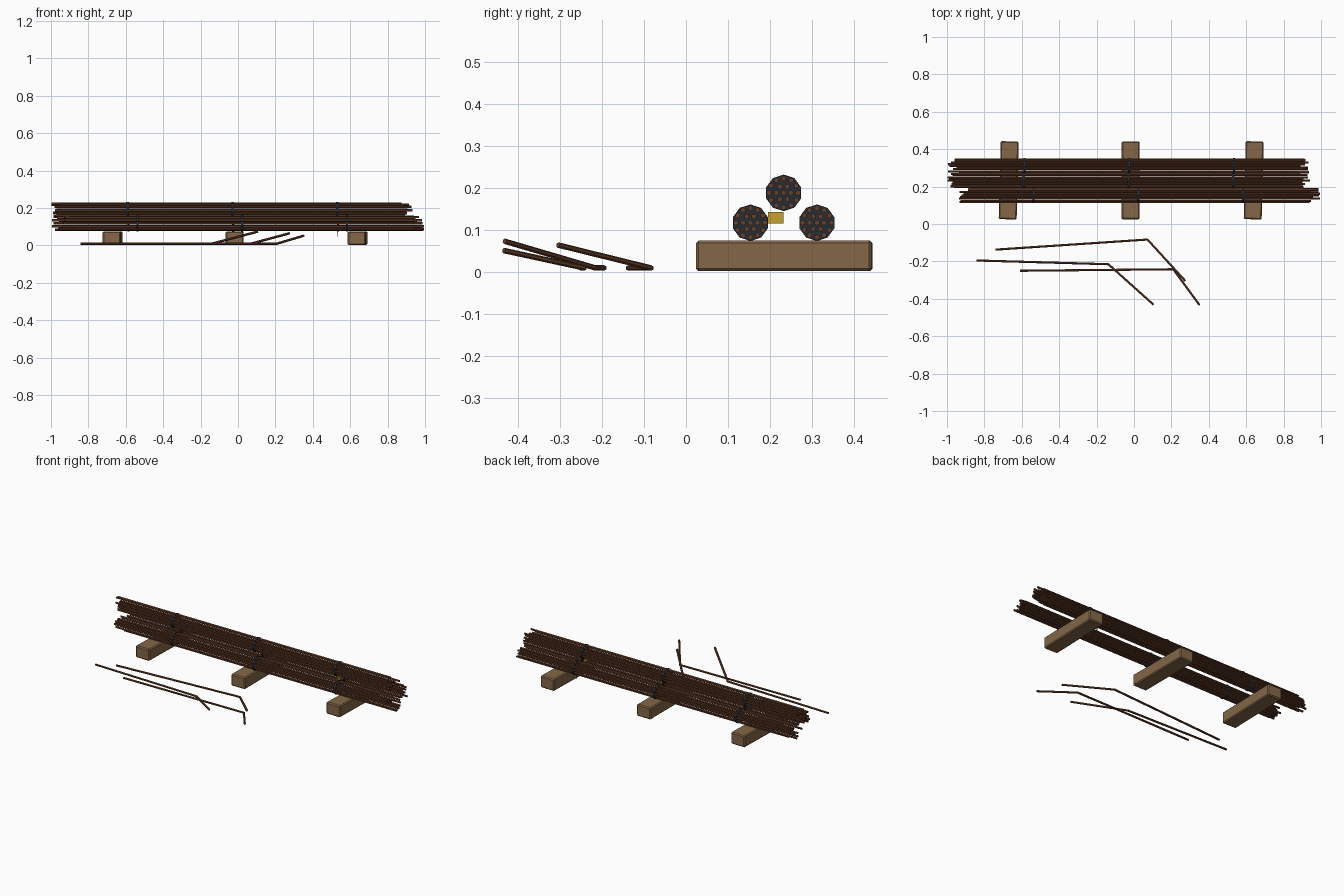
import bpy, bmesh, math, random
from mathutils import Vector, Matrix

if "Cube" in bpy.data.objects:
    bpy.data.objects.remove(bpy.data.objects["Cube"])

random.seed(4)


def material(name, rgb):
    m = bpy.data.materials.new(name)
    m.diffuse_color = (*rgb, 1.0)
    m.use_nodes = True
    m.node_tree.nodes["Principled BSDF"].inputs["Base Color"].default_value = m.diffuse_color
    return m


RUST = material("rusty_steel", (0.135, 0.05, 0.024))
WOOD = material("timber_brown", (0.23, 0.135, 0.065))
WIRE = material("dark_wire", (0.022, 0.025, 0.032))
YELLOW = material("tag_yellow", (0.55, 0.36, 0.03))

ROD_R = 0.0066


def add_rod(bm, a, b, radius, sides=6):
    """Closed prism running from point a to point b."""
    a, b = Vector(a), Vector(b)
    d = b - a
    rot = d.to_track_quat('Z', 'Y').to_matrix().to_4x4()
    bmesh.ops.create_cone(bm, cap_ends=True, segments=sides, radius1=radius,
                          radius2=radius, depth=d.length,
                          matrix=Matrix.Translation((a + b) / 2) @ rot)


def finish(bm, name, mat):
    me = bpy.data.meshes.new(name)
    bm.to_mesh(me)
    bm.free()
    me.materials.append(mat)
    ob = bpy.data.objects.new(name, me)
    bpy.context.collection.objects.link(ob)
    return ob


def box(name, centre, size, mat, angle=0.0, bevel=0.0):
    bm = bmesh.new()
    bmesh.ops.create_cube(bm, size=1.0, matrix=Matrix.Diagonal((*size, 1.0)))
    if bevel:
        bmesh.ops.bevel(bm, geom=bm.edges[:], offset=bevel, segments=1,
                        affect='EDGES')
    ob = finish(bm, name, mat)
    ob.location = centre
    ob.rotation_euler.z = math.radians(angle)
    return ob


# timber sleepers under the bundles
for i, (x, angle) in enumerate([(-0.67, -1.5), (-0.018, 0.0), (0.64, -1.5)]):
    box(f"timber_sleeper_{i + 1}", (x, 0.2335, 0.0385), (0.096, 0.417, 0.073),
        WOOD, angle, 0.006)

# three bundles: one middle rod, then rings of 6 and 12, with ragged ends
bundles = [("front", 0.030, 0.153, 0.117, -0.537),
           ("back", -0.030, 0.311, 0.117, -0.585),
           ("top", -0.030, 0.232, 0.188, -0.590)]
for name, cx, cy, cz, tie_x in bundles:
    bm = bmesh.new()
    for count, ring in [(1, 0.0), (6, 0.0172), (12, 0.0345)]:
        for k in range(count):
            t = math.tau * k / count
            y, z = cy + ring * math.cos(t), cz + ring * math.sin(t)
            x = cx + random.uniform(-0.035, 0.035)
            add_rod(bm, (x - 0.935, y, z), (x + 0.935, y, z), ROD_R)
    finish(bm, f"{name}_rod_bundle", RUST)
    # binding ties
    bm = bmesh.new()
    for k in range(3):
        x = tie_x + 0.56 * k
        add_rod(bm, (x - 0.006, cy, cz), (x + 0.006, cy, cz), 0.0435, 10)
    finish(bm, f"{name}_bundle_ties", WIRE)

# loose wire tail below the back bundle
bm = bmesh.new()
add_rod(bm, (0.533, 0.311, 0.047), (0.533, 0.311, 0.08), 0.002)
finish(bm, "tie_wire_tail", WIRE)

# yellow tag hanging below the top bundle
box("bundle_tag", (0.54, 0.2135, 0.129), (0.004, 0.037, 0.028), YELLOW)

# bent loose rods lying in front
G = 0.0095
bent = [[(-0.74, -0.137, G), (0.072, -0.083, G), (0.274, -0.304, 0.064)],
        [(-0.842, -0.195, G), (-0.137, -0.215, G), (0.104, -0.431, 0.073)],
        [(-0.61, -0.250, G), (0.21, -0.242, G), (0.350, -0.433, 0.051)]]
for i, path in enumerate(bent):
    bm = bmesh.new()
    for a, b in zip(path, path[1:]):
        add_rod(bm, a, b, ROD_R)
    finish(bm, f"bent_loose_rod_{i + 1}", RUST)
